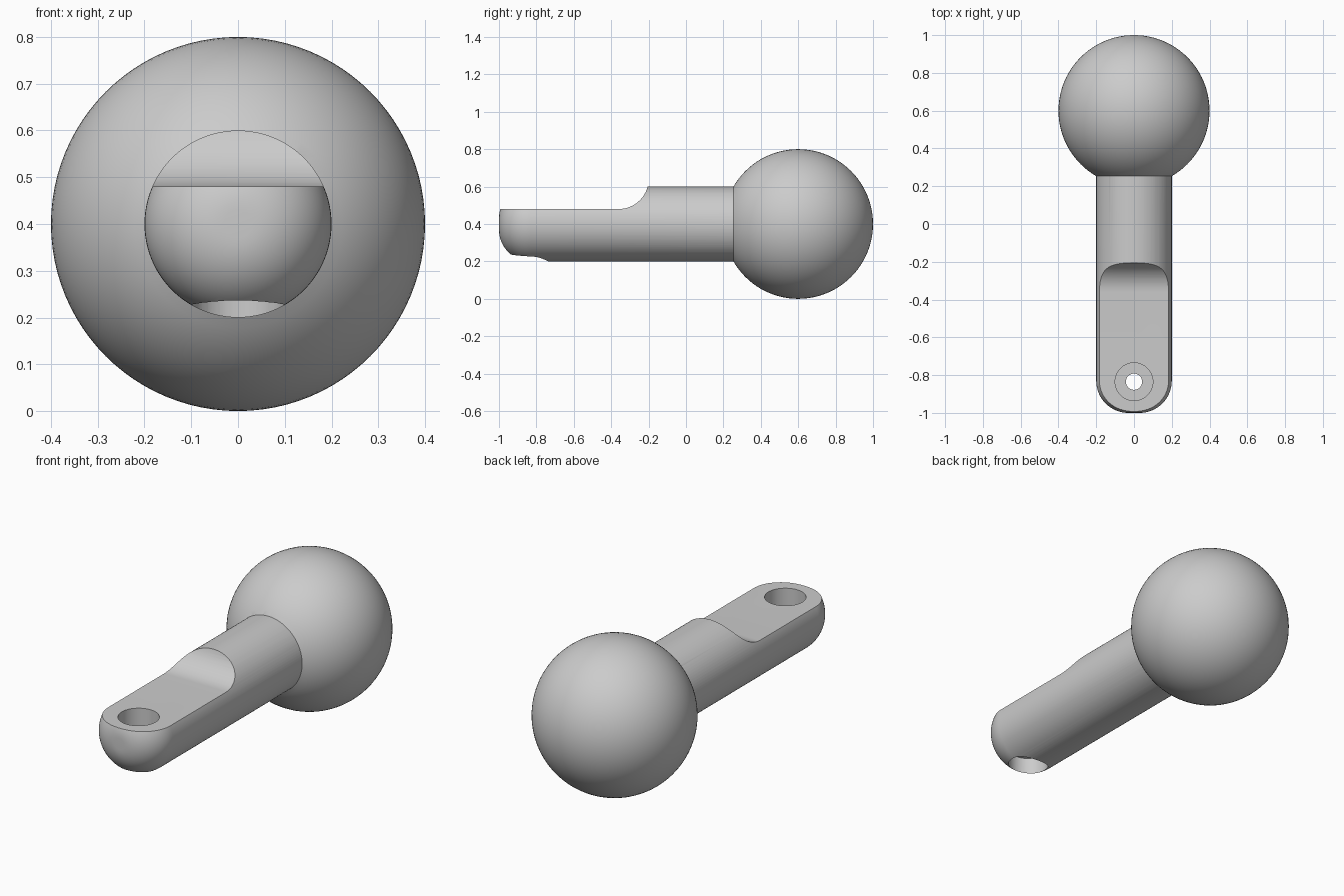
import bpy, bmesh, math
from mathutils import Matrix, Vector

cube = bpy.data.objects.get("Cube")
if cube:
    bpy.data.objects.remove(cube, do_unlink=True)

AXIS_Z = 0.4
SHAFT_R = 0.2
TIP_FILLET = 0.17
EYE_Y = -0.835

steel = bpy.data.materials.new("plain grey")
steel.use_nodes = True
GREY = (0.6, 0.6, 0.6, 1)
steel.diffuse_color = GREY
steel.node_tree.nodes["Principled BSDF"].inputs["Base Color"].default_value = GREY


def finish(bm, name):
    bmesh.ops.recalc_face_normals(bm, faces=bm.faces)
    mesh = bpy.data.meshes.new(name)
    bm.to_mesh(mesh)
    bm.free()
    mesh.materials.append(steel)
    obj = bpy.data.objects.new(name, mesh)
    bpy.context.collection.objects.link(obj)
    return obj


def lathe(name, profile, matrix, steps=96):
    """Revolve (radius, height) points, both ends on the axis."""
    bm = bmesh.new()
    verts = [bm.verts.new((r, 0, h)) for r, h in profile]
    edges = [bm.edges.new(pair) for pair in zip(verts, verts[1:])]
    bmesh.ops.spin(bm, geom=verts + edges, cent=(0, 0, 0), axis=(0, 0, 1),
                   angle=math.tau, steps=steps)
    bmesh.ops.remove_doubles(bm, verts=bm.verts, dist=1e-5)
    bm.transform(matrix)
    return finish(bm, name)


def arc(cx, cy, r, start, end, n):
    angles = [math.radians(start + (end - start) * i / n) for i in range(n + 1)]
    return [(cx + r * math.cos(a), cy + r * math.sin(a)) for a in angles]


def boolean(obj, tool, operation):
    mod = obj.modifiers.new(tool.name, 'BOOLEAN')
    mod.operation = operation
    mod.solver = 'EXACT'
    mod.object = tool
    bpy.context.view_layer.objects.active = obj
    bpy.ops.object.modifier_apply(modifier=mod.name)
    bpy.data.objects.remove(tool, do_unlink=True)


# Shaft with a filleted tip, turned so its axis runs along y
tip = arc(SHAFT_R - TIP_FILLET, -1 + TIP_FILLET, TIP_FILLET, -90, 0, 16)
along_y = Matrix.Translation((0, 0, AXIS_Z)) @ Matrix.Rotation(-math.pi / 2, 4, 'X')
shaft = lathe("ball_stud", [(0, -1)] + tip + [(SHAFT_R, 0.5), (0, 0.5)], along_y)

# Flat on top of the shaft, running out in a concave arc
bm = bmesh.new()
outline = [(-1.2, 0.48)] + arc(-0.36, 0.64, 0.16, -90, 0, 16) + [(-0.2, 0.9), (-1.2, 0.9)]
face = bm.faces.new([bm.verts.new((-0.5, y, z)) for y, z in outline])
side = bmesh.ops.extrude_face_region(bm, geom=[face])["geom"]
bmesh.ops.translate(bm, vec=Vector((1, 0, 0)),
                    verts=[v for v in side if isinstance(v, bmesh.types.BMVert)])
boolean(shaft, finish(bm, "flat_cutter"), 'DIFFERENCE')

# Eye: a wide bore from above and below, with a narrow hole through the web
bore = [(0, 0.1), (0.1, 0.1), (0.1, 0.32), (0.043, 0.32),
        (0.043, 0.36), (0.1, 0.36), (0.1, 0.7), (0, 0.7)]
boolean(shaft, lathe("eye_cutter", bore, Matrix.Translation((0, EYE_Y, 0)), 64), 'DIFFERENCE')

# Ball on the back end
ball = lathe("ball", [(0, -0.4)] + arc(0, 0, 0.4, -90, 90, 48)[1:-1] + [(0, 0.4)],
             Matrix.Translation((0, 0.6, AXIS_Z)) @ Matrix.Rotation(-math.pi / 2, 4, 'X'))
boolean(shaft, ball, 'UNION')

# Smooth shading with crisp edges
bpy.ops.object.select_all(action='DESELECT')
shaft.select_set(True)
bpy.context.view_layer.objects.active = shaft
bpy.ops.object.shade_smooth_by_angle(angle=math.radians(25))
